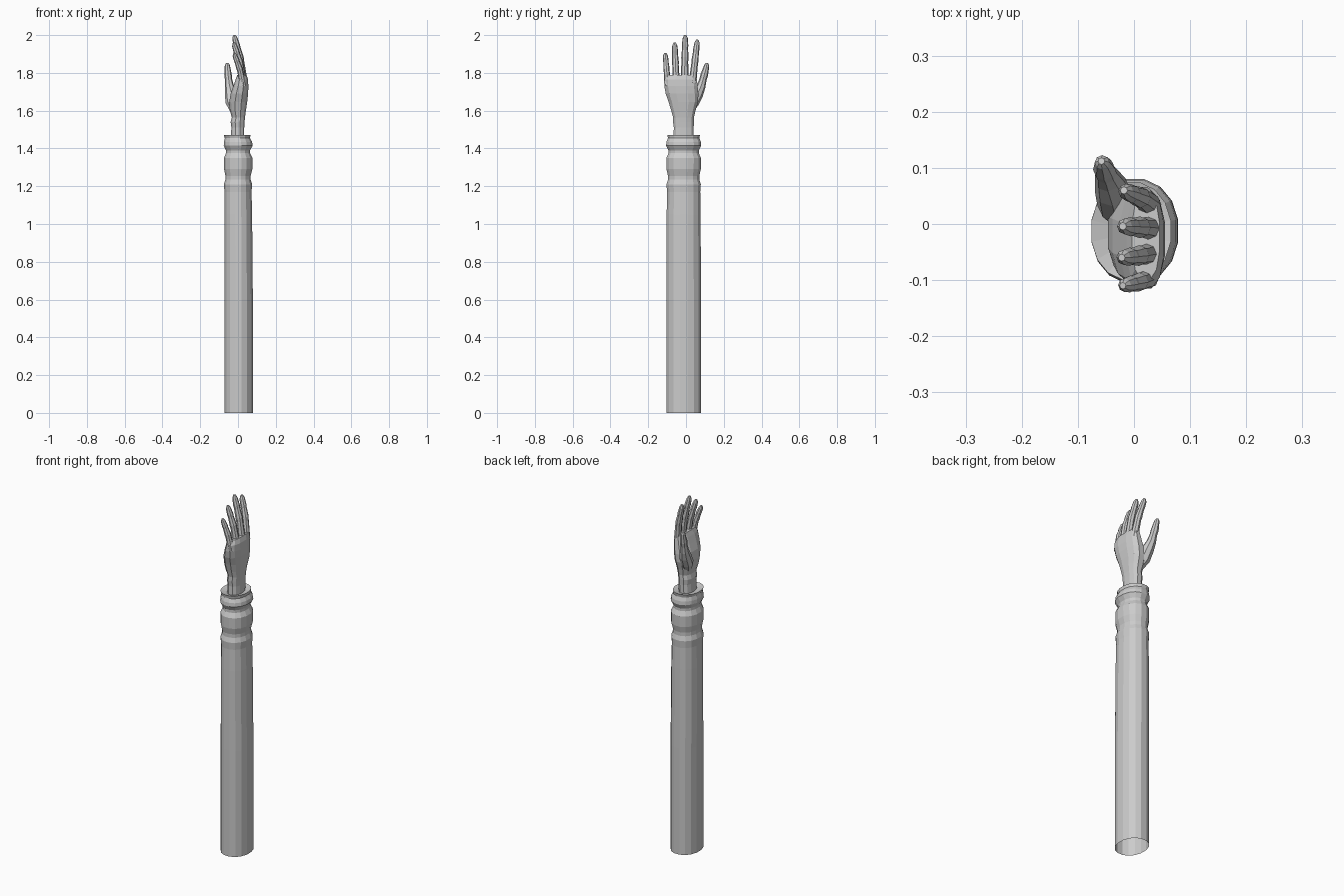
import bpy, bmesh, math
from mathutils import Vector

grey = bpy.data.materials.new("pale grey")
grey.diffuse_color = (0.6, 0.6, 0.6, 1)


def make(name, rings, cap_start=True, cap_end=True):
    """Skin a list of equal-length point rings."""
    bm = bmesh.new()
    vs = [[bm.verts.new(p) for p in r] for r in rings]
    n = len(vs[0])
    for a, b in zip(vs, vs[1:]):
        for i in range(n):
            j = (i + 1) % n
            bm.faces.new((a[i], a[j], b[j], b[i]))
    if cap_start:
        bm.faces.new(vs[0][::-1])
    if cap_end:
        bm.faces.new(vs[-1])
    bmesh.ops.recalc_face_normals(bm, faces=bm.faces)
    me = bpy.data.meshes.new(name)
    bm.to_mesh(me)
    bm.free()
    me.materials.append(grey)
    ob = bpy.data.objects.new(name, me)
    bpy.context.collection.objects.link(ob)
    return ob


def oval(x0, x1, y0, y1, z, n, tilt=0.0, power=1.0):
    """Horizontal oval ring filling a box; power < 1 squares it off."""
    pts = []
    for i in range(n):
        a = 2 * math.pi * (i + 0.5) / n
        c, s = math.cos(a), math.sin(a)
        c = math.copysign(abs(c) ** power, c)
        s = math.copysign(abs(s) ** power, s)
        pts.append(Vector(((x0 + x1) / 2 + c * (x1 - x0) / 2,
                           (y0 + y1) / 2 + s * (y1 - y0) / 2, z + tilt * c)))
    return pts


def tube(name, path, n=8):
    """Finger along (x, y, z, radius) points, rings square to the path."""
    pts = [Vector(p[:3]) for p in path]
    rings = []
    for i, p in enumerate(path):
        t = (pts[min(i + 1, len(pts) - 1)] - pts[max(i - 1, 0)]).normalized()
        u = t.cross(Vector((1, 0, 0))).normalized()
        v = t.cross(u)
        rings.append([pts[i] + p[3] * (u * math.cos(2 * math.pi * k / n)
                      + v * math.sin(2 * math.pi * k / n)) for k in range(n)])
    return make(name, rings)


# Sleeve: open at the bottom, gathered folds below the cuff (z, grow, shift x)
folds = [(0, 0, 0), (0.6, 0, 0), (1.05, -0.002, -0.002), (1.17, -0.004, -0.003),
         (1.21, -0.001, -0.003), (1.235, -0.009, -0.003), (1.255, -0.009, -0.003),
         (1.29, -0.001, -0.002), (1.35, 0, -0.002), (1.375, -0.012, -0.003),
         (1.39, -0.012, -0.003), (1.415, 0.001, -0.002), (1.435, -0.001, -0.003),
         (1.455, -0.009, -0.006), (1.472, -0.005, -0.008)]
sleeve = [oval(-0.074 - g + s, 0.08 + g + s, -0.106 - g, 0.081 + g, z, 16, power=0.94)
          for z, g, s in folds]
# Cuff top turns inward to the wrist
sleeve.append(oval(-0.04, 0.035, -0.068, 0.042, 1.462, 16))
make("sleeve", sleeve, cap_start=False, cap_end=False)

# Wrist and palm: (x0, x1, y0, y1, z)
palm = [(-0.040, 0.034, -0.068, 0.042, 1.44), (-0.036, 0.034, -0.066, 0.042, 1.51),
        (-0.040, 0.036, -0.070, 0.044, 1.54), (-0.034, 0.038, -0.070, 0.044, 1.565),
        (-0.044, 0.043, -0.080, 0.052, 1.60), (-0.048, 0.050, -0.094, 0.066, 1.645),
        (-0.040, 0.055, -0.110, 0.068, 1.69), (-0.026, 0.056, -0.117, 0.064, 1.73),
        (-0.014, 0.054, -0.117, 0.060, 1.765), (-0.004, 0.046, -0.100, 0.054, 1.79)]
make("hand_palm", [oval(*r, 12, power=0.8) for r in palm])


# Fingers: base at the knuckle, curling forward toward the tip
def finger(name, base, tip, r):
    b, t = Vector(base), Vector(tip)
    path = []
    for f, bow, k in ((0, 0, 1.1), (0.22, 0.004, 1.0), (0.45, 0.007, 0.92), (0.52, 0.007, 1.0),
                      (0.72, 0.004, 0.82), (0.78, 0.003, 0.88), (0.93, 0, 0.72), (1, 0, 0.34)):
        p = b.lerp(t, f)
        path.append((p.x + bow, p.y, p.z, r * k))
    tube(name, path)


finger("little_finger", (0.026, -0.096, 1.73), (-0.020, -0.110, 1.905), 0.017)
finger("ring_finger", (0.028, -0.052, 1.745), (-0.022, -0.060, 1.96), 0.0185)
finger("middle_finger", (0.030, -0.008, 1.75), (-0.020, -0.004, 2.0), 0.0195)
finger("index_finger", (0.028, 0.034, 1.745), (-0.018, 0.060, 1.975), 0.019)

# Thumb: thick mound at the palm, thin outward tip
tube("thumb", [(-0.018, 0.012, 1.60, 0.024), (-0.032, 0.036, 1.645, 0.034),
               (-0.038, 0.060, 1.69, 0.032), (-0.046, 0.080, 1.73, 0.024),
               (-0.050, 0.090, 1.765, 0.019), (-0.053, 0.097, 1.79, 0.020),
               (-0.055, 0.105, 1.82, 0.016), (-0.057, 0.110, 1.842, 0.013),
               (-0.058, 0.112, 1.852, 0.006)])
